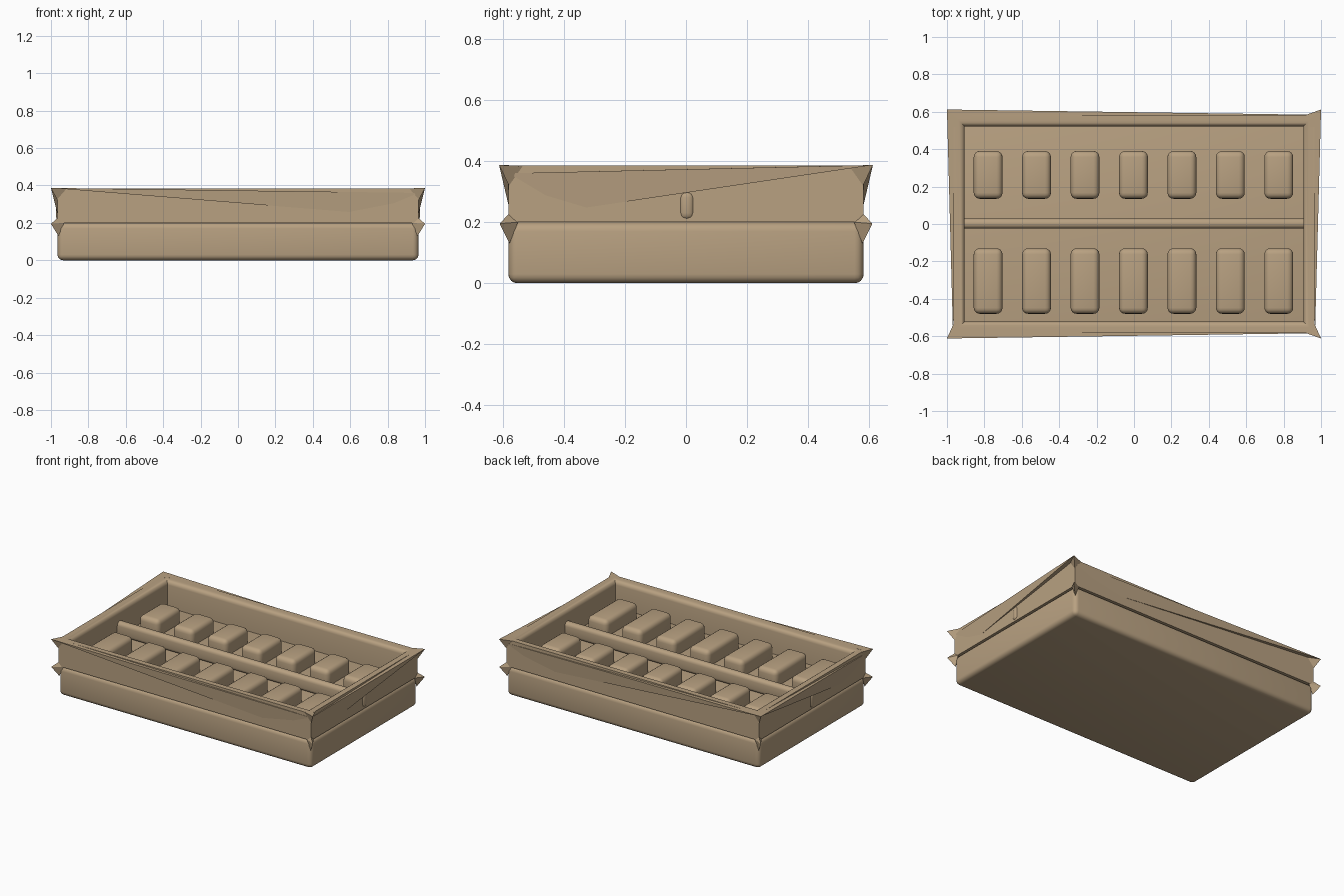
import bpy, bmesh, math

if "Cube" in bpy.data.objects:
    bpy.data.objects.remove(bpy.data.objects["Cube"])

HX, HY, TOP, FLOOR = 0.965, 0.582, 0.385, 0.2
tan = bpy.data.materials.new("tan")
tan.diffuse_color = (0.48, 0.355, 0.22, 1)
tan.use_nodes = True
tan.node_tree.nodes["Principled BSDF"].inputs["Base Color"].default_value = tan.diffuse_color


def finish(name, bm, smooth=True):
    bmesh.ops.recalc_face_normals(bm, faces=bm.faces)
    me = bpy.data.meshes.new(name)
    bm.to_mesh(me)
    bm.free()
    ob = bpy.data.objects.new(name, me)
    bpy.context.collection.objects.link(ob)
    me.materials.append(tan)
    if smooth:
        bpy.ops.object.select_all(action='DESELECT')
        ob.select_set(True)
        bpy.context.view_layer.objects.active = ob
        bpy.ops.object.shade_smooth_by_angle(angle=math.radians(40))
    return ob


def rounded_box(name, lo, hi, radius, keep_top=False):
    bm = bmesh.new()
    bmesh.ops.create_cube(bm, size=1)
    for v in bm.verts:
        v.co = [lo[i] if v.co[i] < 0 else hi[i] for i in range(3)]
    edges = [e for e in bm.edges
             if not (keep_top and all(v.co.z == hi[2] for v in e.verts))]
    bmesh.ops.bevel(bm, geom=edges, offset=radius, segments=4, profile=0.5, affect='EDGES')
    return finish(name, bm)


def hull(name, points):
    bm = bmesh.new()
    for p in points:
        bm.verts.new(p)
    bmesh.ops.convex_hull(bm, input=bm.verts)
    return finish(name, bm, smooth=False)


# Solid lower tray with rounded bottom edges
rounded_box("tray_base", (-HX, -HY, 0), (HX, HY, FLOOR), 0.03, keep_top=True)

# Upper wall frame: a cross-section swept round the rectangle with mitred corners
profile = [(0, FLOOR), (0, TOP), (0.03, TOP)]
for i in range(1, 5):
    a = math.radians(90 * i / 4)
    profile.append((0.03 + 0.03 * math.sin(a), TOP - 0.03 * (1 - math.cos(a))))
profile.append((0.06, FLOOR))
bm = bmesh.new()
rings = [[bm.verts.new((sx * (HX - d), sy * (HY - d), z))
          for sx, sy in ((-1, -1), (1, -1), (1, 1), (-1, 1))] for d, z in profile]
for r, ring in enumerate(rings):
    nxt = rings[(r + 1) % len(rings)]
    for i in range(4):
        j = (i + 1) % 4
        bm.faces.new((ring[i], ring[j], nxt[j], nxt[i]))
finish("tray_walls", bm)

# Centre divider, its ends just poking through the side walls
rounded_box("divider", (-0.972, -0.025, 0.205), (0.972, 0.03, 0.305), 0.025)

# Two rows of seven raised blocks
for row, y0, y1 in (("front", -0.48, -0.13), ("back", 0.135, 0.39)):
    for i in range(7):
        x = -0.78 + 0.259 * i
        rounded_box(f"{row}_block_{i + 1}", (x - 0.077, y0, 0.17),
                    (x + 0.077, y1, 0.305), 0.032)

# Pointed corner tips at the rim and at the base seam
for sx in (-1, 1):
    for sy in (-1, 1):
        side = ("left" if sx < 0 else "right") + ("_front" if sy < 0 else "_back")
        hull("rim_tip_" + side, [(sx, sy * 0.612, 0.387), (sx * 0.96, sy * 0.575, 0.31),
                                 (sx * 0.91, sy * 0.58, 0.384), (sx * 0.963, sy * 0.53, 0.384)])
        hull("seam_tip_" + side, [(sx, sy * 0.61, 0.195), (sx * 0.96, sy * 0.578, 0.13),
                                  (sx * 0.93, sy * 0.578, 0.2), (sx * 0.963, sy * 0.55, 0.2),
                                  (sx * 0.96, sy * 0.578, 0.23)])

# Long thin flares tapering along each outer wall from a corner tip
for s, name in ((-1, "front"), (1, "back")):
    hull("flare_" + name, [(-1, s * 0.612, 0.387), (0.965, s * 0.584, 0.36),
                           (0.7, s * 0.58, 0.25), (-0.95, s * 0.56, 0.386)])
for s, name in ((-1, "left"), (1, "right")):
    hull("flare_" + name, [(s, 0.612, 0.387), (s * 0.968, -0.58, 0.36),
                           (s * 0.963, -0.38, 0.24), (s * 0.94, 0.56, 0.386)])
